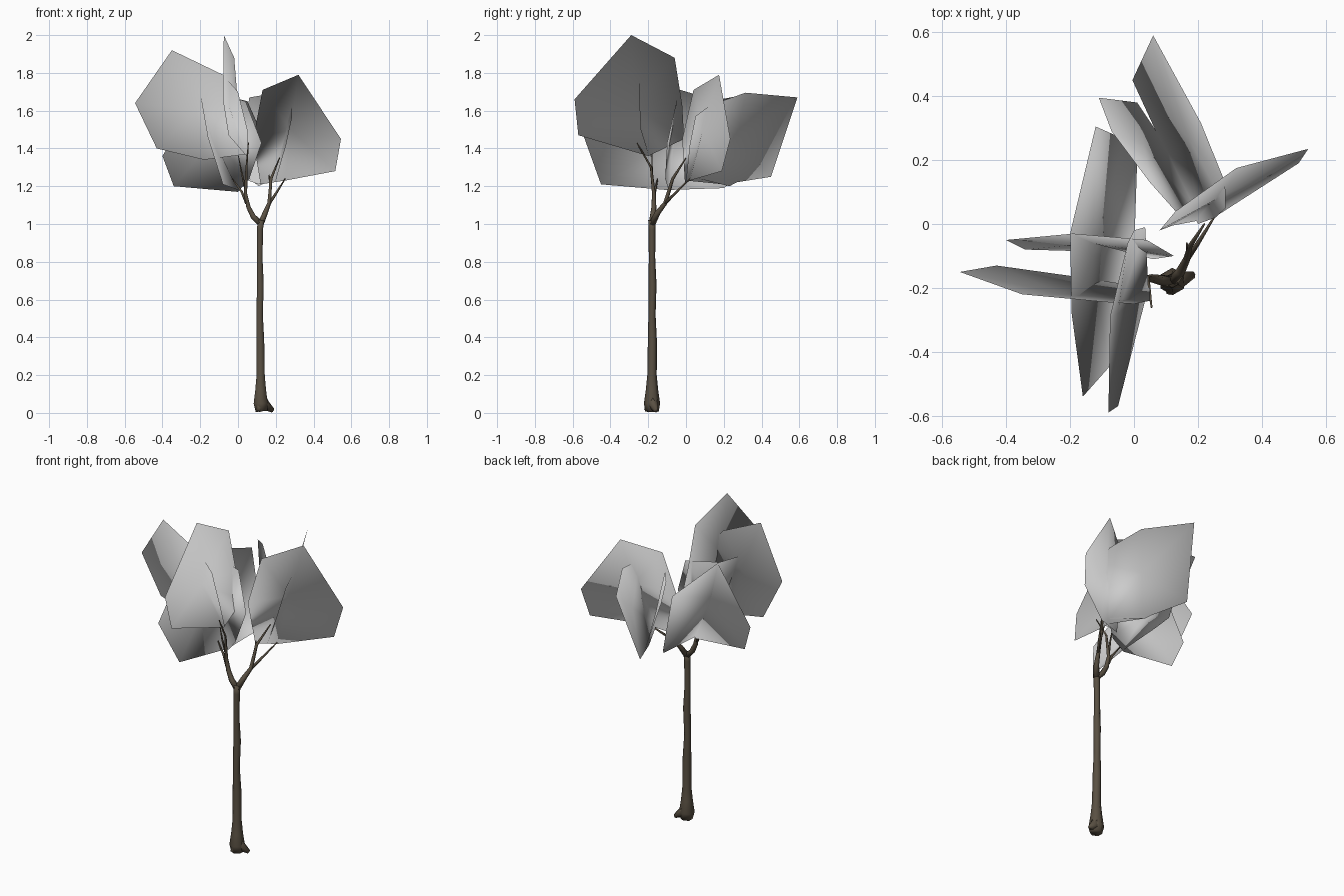
import bpy, bmesh
from mathutils import Vector

bark = bpy.data.materials.new("bark")
bark.diffuse_color = (0.10, 0.08, 0.055, 1)
CROWN = Vector((0.07, -0.02, 1.4))


def tube(name, pts):
    """Tapered six-sided limb through (x, y, z, radius) points."""
    bm = bmesh.new()
    rings = []
    co = [Vector(p[:3]) for p in pts]
    for i, p in enumerate(pts):
        d = (co[min(i + 1, len(co) - 1)] - co[max(i - 1, 0)]).normalized()
        q = Vector((0, 0, 1)).rotation_difference(d)
        ring = bmesh.ops.create_circle(bm, segments=6, radius=p[3])["verts"]
        for v in ring:
            v.co = co[i] + q @ v.co
        rings.append(ring)
    for a, b in zip(rings, rings[1:]):
        for k in range(6):
            bm.faces.new((a[k], a[(k + 1) % 6], b[(k + 1) % 6], b[k]))
    bm.faces.new(rings[0][::-1])
    bm.faces.new(rings[-1])
    bmesh.ops.recalc_face_normals(bm, faces=bm.faces)
    finish(name, bm).materials.append(bark)


def leaf_card(name, centre, rim):
    """Bowed foliage card: a fan from a raised centre to an irregular rim,
    shaded with normals that radiate from the middle of the crown."""
    bm = bmesh.new()
    c = bm.verts.new(centre)
    vs = [bm.verts.new(p) for p in rim]
    for a, b in zip(vs, vs[1:] + vs[:1]):
        bm.faces.new((c, a, b))
    bm.normal_update()
    if sum(f.normal.dot(f.calc_center_median() - CROWN) * f.calc_area() for f in bm.faces) < 0:
        bmesh.ops.reverse_faces(bm, faces=bm.faces)
    me = finish(name, bm)
    me.normals_split_custom_set_from_vertices([(v.co - CROWN).normalized() for v in me.vertices])


def finish(name, bm):
    me = bpy.data.meshes.new(name)
    bm.to_mesh(me)
    bm.free()
    me.shade_smooth()
    bpy.context.collection.objects.link(bpy.data.objects.new(name, me))
    return me


# Trunk with flared foot
tube("trunk", [(.125, -.18, .008, .036), (.12, -.18, .05, .043), (.12, -.18, .12, .033),
               (.12, -.18, .2, .025), (.118, -.178, .38, .024), (.115, -.18, .52, .019),
               (.118, -.177, .68, .021), (.115, -.18, .82, .017), (.117, -.18, .97, .018),
               (.12, -.18, 1.02, .02)])
tube("root_right", [(.12, -.18, .07, .035), (.145, -.172, .04, .027), (.185, -.158, .012, .012)])
tube("root_front", [(.12, -.18, .06, .025), (.115, -.2, .03, .02), (.11, -.212, .012, .012)])

# Branches
tube("left_branch", [(.12, -.18, 1.0, .018), (.08, -.175, 1.04, .016), (.055, -.17, 1.09, .013),
                     (.04, -.17, 1.16, .01), (.045, -.185, 1.3, .006), (.055, -.26, 1.43, .003)])
tube("left_twig", [(.045, -.17, 1.11, .009), (.02, -.165, 1.17, .007), (-.03, -.15, 1.24, .003)])
tube("inner_twig", [(.04, -.17, 1.18, .007), (.02, -.18, 1.27, .005), (0, -.18, 1.37, .002)])
tube("right_branch", [(.12, -.18, 1.0, .018), (.145, -.15, 1.06, .015), (.165, -.11, 1.11, .011),
                      (.175, -.07, 1.24, .008), (.22, .0, 1.35, .003)])
tube("right_twig", [(.16, -.12, 1.1, .009), (.2, -.06, 1.16, .007), (.25, .02, 1.24, .003)])
tube("back_twig", [(.17, -.09, 1.17, .007), (.165, -.06, 1.26, .003)])

# Foliage cards, crossing in pairs
leaf_card("upper_leaf_front", (-.22, -.22, 1.6), [
    (-.545, -.15, 1.64), (-.35, -.22, 1.92), (-.08, -.245, 1.79), (0, -.25, 1.70),
    (.05, -.24, 1.5), (.05, -.2, 1.37), (-.18, -.165, 1.34), (-.43, -.13, 1.4)])
leaf_card("upper_leaf_side", (-.05, -.28, 1.63), [
    (-.08, -.59, 1.66), (-.05, -.57, 1.47), (.045, -.2, 1.36), (.035, -.01, 1.45),
    (0, -.02, 1.63), (-.02, -.06, 1.88), (-.075, -.29, 2.0)])
leaf_card("lower_left_leaf_front", (-.13, -.06, 1.45), [
    (-.4, -.05, 1.36), (-.34, -.08, 1.2), (0, -.09, 1.17), (.06, -.11, 1.24),
    (.125, -.1, 1.43), (.04, -.05, 1.65), (-.19, -.03, 1.71)])
leaf_card("lower_left_leaf_side", (-.13, -.1, 1.45), [
    (-.2, -.03, 1.71), (-.195, -.28, 1.66), (-.16, -.54, 1.46), (-.08, -.45, 1.21),
    (0, -.1, 1.18), (.01, .2, 1.19), (-.03, .265, 1.24), (-.12, .305, 1.61)])
leaf_card("right_leaf_front", (.28, .09, 1.5), [
    (.32, .175, 1.79), (.545, .235, 1.45), (.515, .19, 1.28), (.25, .02, 1.23),
    (.12, -.005, 1.21), (.08, -.02, 1.45), (.13, .04, 1.71)])
leaf_card("right_leaf_side", (.17, .27, 1.45), [
    (.06, .59, 1.67), (-.005, .45, 1.25), (.11, .2, 1.21), (.2, 0, 1.23),
    (.255, .02, 1.42), (.287, .05, 1.57), (.285, .13, 1.63), (.21, .315, 1.695)])
leaf_card("back_leaf", (.03, .25, 1.45), [
    (-.11, .395, 1.6), (-.07, .29, 1.68), (.05, .13, 1.65), (.13, .04, 1.47),
    (.2, .03, 1.25), (.11, .23, 1.2), (.01, .38, 1.28)])
